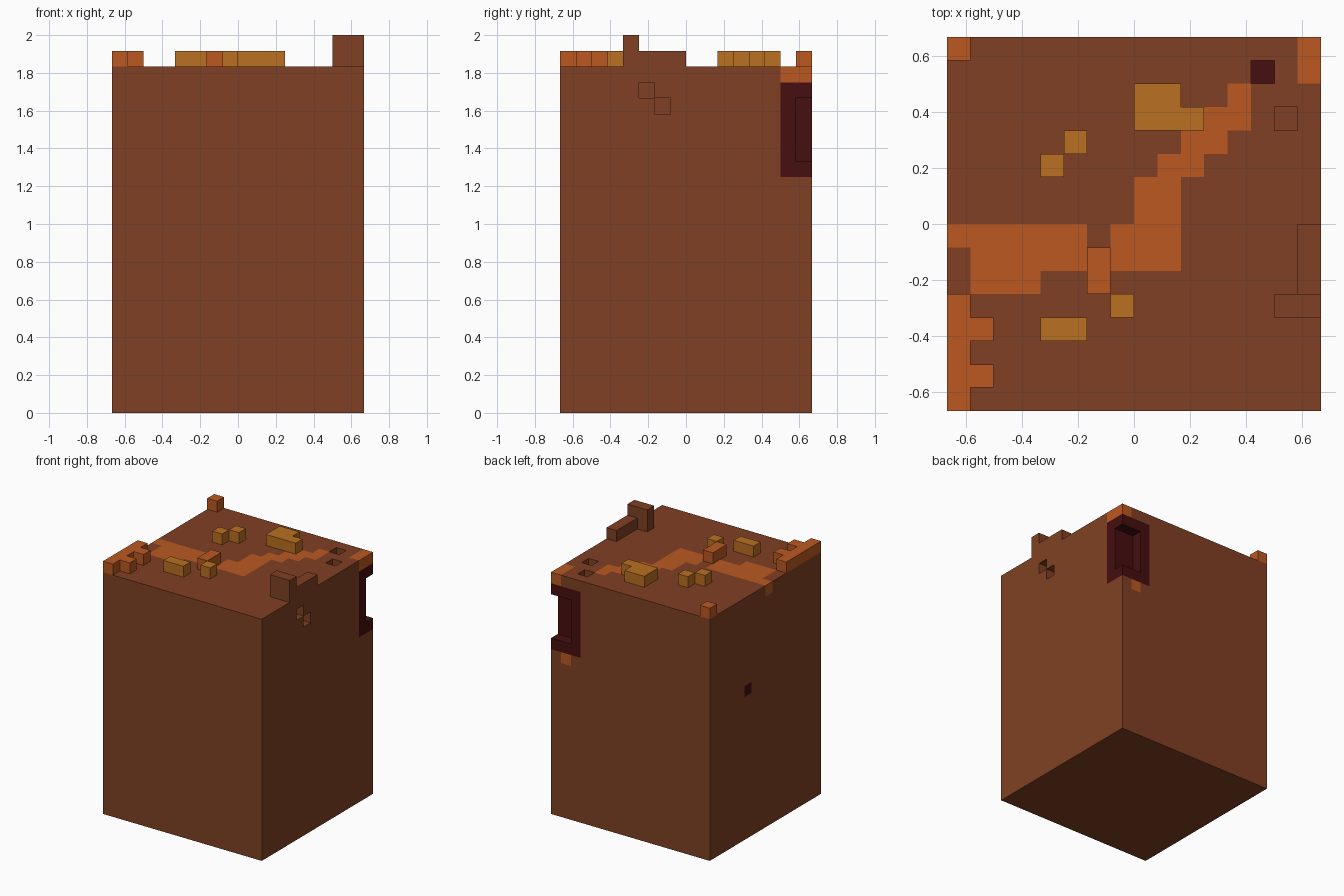
import bpy
import bmesh
from itertools import product
from mathutils import Vector

UNIT = 2 / 24            # edge of one cell
SIDE, TOP = 16, 22       # body size in cells

if "Cube" in bpy.data.objects:
    bpy.data.objects.remove(bpy.data.objects["Cube"])


def make_material(name, rgb):
    mat = bpy.data.materials.new(name)
    mat.use_nodes = True
    mat.diffuse_color = (*rgb, 1)
    mat.node_tree.nodes["Principled BSDF"].inputs["Base Color"].default_value = (*rgb, 1)
    return mat


brown = make_material("brown", (0.216, 0.051, 0.017))
orange = make_material("orange", (0.497, 0.098, 0.015))
ochre = make_material("ochre", (0.491, 0.162, 0.015))
maroon = make_material("dark maroon", (0.061, 0.0045, 0.005))


def cells_in(i, j, k, ni=1, nj=1, nk=1):
    """Cells of a box given by its low corner and its size."""
    return product(range(i, i + ni), range(j, j + nj), range(k, k + nk))


def build_shell(name, cells, materials, low=0):
    """Outer skin of a set of cells; every cell below 'low' is one tall block."""
    bm = bmesh.new()
    points = {}

    def vert(p):
        if p not in points:
            x, y, z = p
            points[p] = bm.verts.new(Vector((x - SIDE / 2, y - SIDE / 2, z)) * UNIT)
        return points[p]

    for cell, colour in cells.items():
        start = list(cell)
        end = [c + 1 for c in cell]
        if cell[2] < low:
            end[2] = low
        for axis, positive in product(range(3), (False, True)):
            beside = list(cell)
            beside[axis] = end[axis] if positive else start[axis] - 1
            if axis == 2 and not positive and start[2] == low:
                beside[2] = 0
            if tuple(beside) in cells:
                continue
            u, v = (axis + 1) % 3, (axis + 2) % 3
            corners = []
            for a, b in ((start, start), (end, start), (end, end), (start, end)):
                p = [0, 0, 0]
                p[axis] = (end if positive else start)[axis]
                p[u], p[v] = a[u], b[v]
                corners.append(vert(tuple(p)))
            face = bm.faces.new(corners if positive else corners[::-1])
            face.material_index = colour
    mesh = bpy.data.meshes.new(name)
    bm.to_mesh(mesh)
    bm.free()
    for mat in materials:
        mesh.materials.append(mat)
    obj = bpy.data.objects.new(name, mesh)
    bpy.context.collection.objects.link(obj)
    return obj


def raised(name, mat, *boxes):
    """Small blocks standing on the top of the body."""
    build_shell(name, {c: 0 for box in boxes for c in cells_in(*box)}, [mat])


# Body: one tall slab below, single cells in the detailed upper part
LOW = 13
body = {c: 0 for c in cells_in(0, 0, LOW, SIDE, SIDE, TOP - LOW)}
body.update({c: 0 for c in cells_in(0, 0, 0, SIDE, SIDE)})


def paint(colour, *boxes):
    for box in boxes:
        body.update({c: colour for c in cells_in(*box)})


SKIN = TOP - 1
# Winding orange trail on the top
paint(1,
      (0, 7, SKIN, 6), (1, 6, SKIN, 5), (1, 5, SKIN, 3),
      (7, 6, SKIN, 3, 2), (8, 8, SKIN, 2, 2))
for step in range(3):
    paint(1, (9 + step, 10 + step, SKIN, 2))
paint(1, (12, 13, SKIN))
# Dark corner niche with orange above and below, and a dark spot on the side
paint(1, (15, 14, SKIN, 1, 2), (14, 15, 14))
paint(2, (13, 14, 15, 3, 2, 6), (0, 10, LOW))

# Niche, pits in the top and pits in the side
for pit in ((14, 15, 16, 2, 1, 4), (13, 14, SKIN), (14, 12, SKIN),
            (15, 5, 20), (15, 6, 19)):
    for c in cells_in(*pit):
        del body[c]
build_shell("body", body, [brown, orange, maroon], LOW)

# Blocks on the top
raised("tall_edge_ridge", brown, (14, 4, TOP, 2, 1, 2), (15, 5, TOP, 1, 3))
raised("front_corner_rim", orange, (0, 0, TOP, 1, 5), (1, 1, TOP), (1, 3, TOP))
raised("back_corner_block", orange, (0, 15, TOP))
raised("trail_bridge", orange, (6, 5, TOP, 1, 2))
raised("large_ochre_block", ochre, (8, 12, TOP, 2, 2), (10, 12, TOP))
raised("long_ochre_block", ochre, (4, 3, TOP, 2))
raised("front_ochre_cube", ochre, (7, 4, TOP))
raised("back_ochre_cubes", ochre, (5, 11, TOP), (4, 10, TOP))
